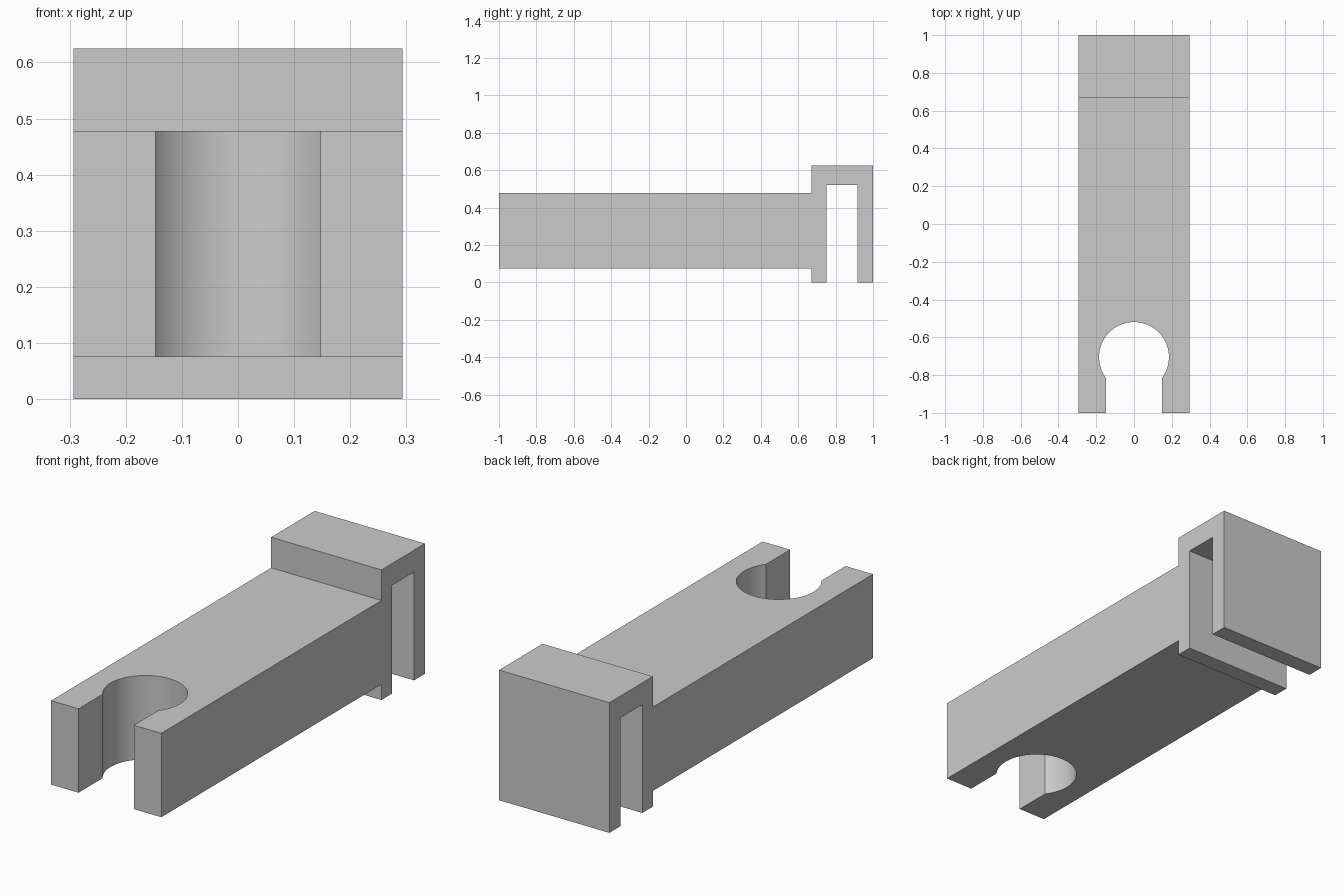
import bpy
import bmesh
import math
from mathutils import Vector

default = bpy.data.objects.get("Cube")
if default:
    bpy.data.objects.remove(default, do_unlink=True)

grey = bpy.data.materials.new("light grey")
grey.use_nodes = True
colour = (0.6, 0.6, 0.6, 1)
grey.diffuse_color = colour
grey.node_tree.nodes["Principled BSDF"].inputs["Base Color"].default_value = colour


def prism(name, points, direction):
    """Extrude a closed planar outline along a direction."""
    bm = bmesh.new()
    face = bm.faces.new([bm.verts.new(p) for p in points])
    extruded = bmesh.ops.extrude_face_region(bm, geom=[face], use_keep_orig=True)
    moved = [g for g in extruded["geom"] if isinstance(g, bmesh.types.BMVert)]
    bmesh.ops.translate(bm, verts=moved, vec=Vector(direction))
    bmesh.ops.recalc_face_normals(bm, faces=bm.faces)
    mesh = bpy.data.meshes.new(name)
    bm.to_mesh(mesh)
    bm.free()
    mesh.materials.append(grey)
    obj = bpy.data.objects.new(name, mesh)
    bpy.context.collection.objects.link(obj)
    return obj


# Arm with a downward-opening hook at the back, as one side profile
half_width = 0.293
arm_bottom, arm_top, hook_top = 0.075, 0.478, 0.625
profile = [(-1, arm_bottom), (0.67, arm_bottom), (0.67, 0), (0.75, 0),
           (0.75, 0.52), (0.917, 0.52), (0.917, 0), (1, 0),
           (1, hook_top), (0.67, hook_top), (0.67, arm_top), (-1, arm_top)]
body = prism("hooked_arm", [(-half_width, y, z) for y, z in profile],
             (2 * half_width, 0, 0))

# Keyhole cutter: round hole with a narrower slot open to the front
radius, slot, centre_y, steps = 0.185, 0.147, -0.704, 64
start = -math.acos(slot / radius)
sweep = math.pi - 2 * start
outline = [(-slot, -1.2), (slot, -1.2)]
for i in range(steps + 1):
    a = start + sweep * i / steps
    outline.append((radius * math.cos(a), centre_y + radius * math.sin(a)))
cutter = prism("keyhole_cutter", [(x, y, -0.1) for x, y in outline], (0, 0, 0.9))
cutter.hide_render = True

cut = body.modifiers.new("keyhole", 'BOOLEAN')
cut.operation = 'DIFFERENCE'
cut.solver = 'EXACT'
cut.object = cutter
bpy.ops.object.select_all(action='DESELECT')
bpy.context.view_layer.objects.active = body
body.select_set(True)
bpy.ops.object.modifier_apply(modifier=cut.name)
bpy.data.objects.remove(cutter, do_unlink=True)

# Smooth round wall, sharp corners
bpy.ops.object.shade_smooth_by_angle(angle=math.radians(25))
